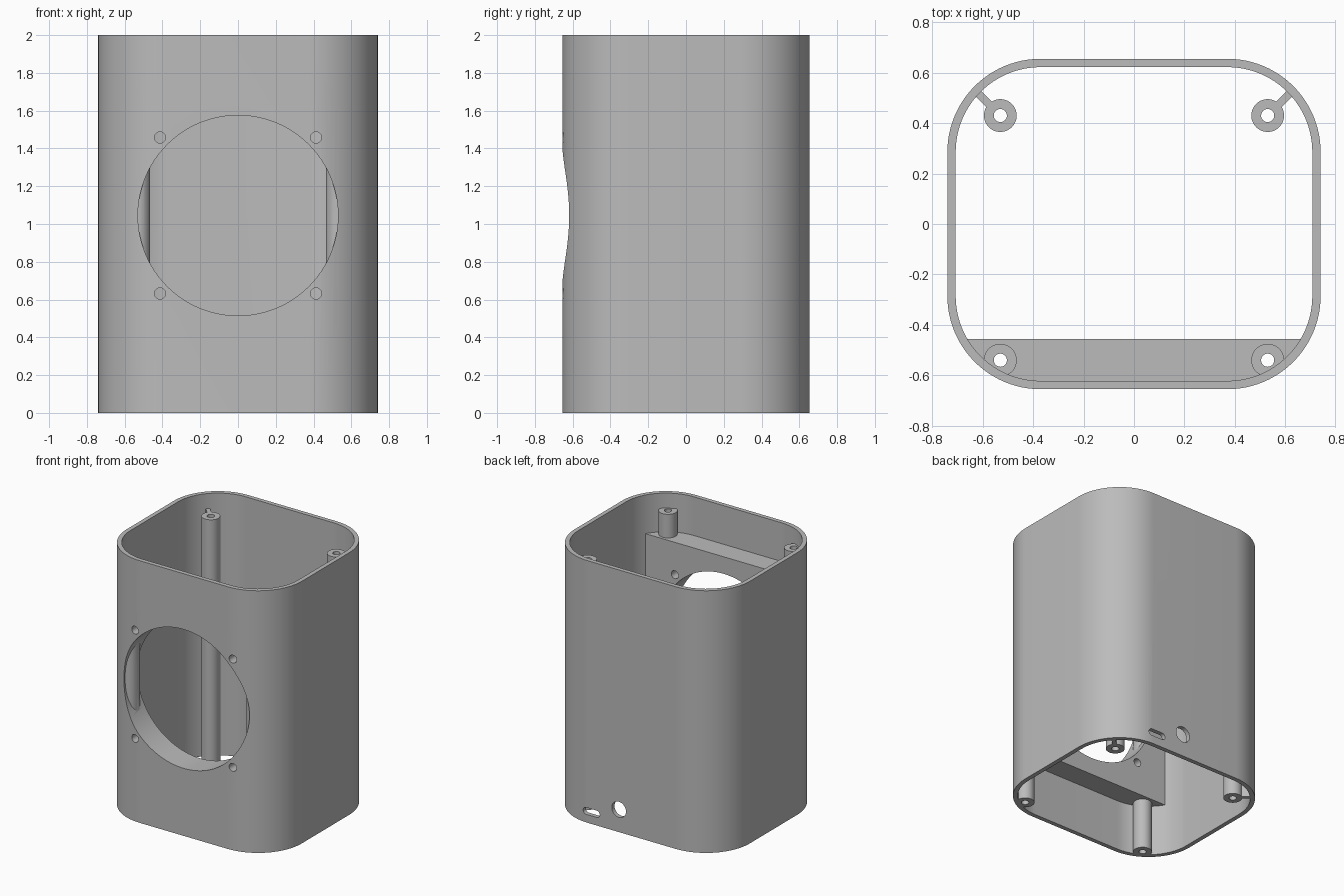
import bpy
import bmesh
from math import sin, cos, asin, pi, radians, sqrt
from mathutils import Matrix

if "Cube" in bpy.data.objects:
    bpy.data.objects.remove(bpy.data.objects["Cube"], do_unlink=True)

# Main sizes
HX, HY, HEIGHT = 0.74, 0.655, 2.0
RADIUS, WALL = 0.37, 0.033
CX, CY = HX - RADIUS, HY - RADIUS
BLOCK_BACK = -0.455
HOLE_Z = 1.045
POST_TOP = 1.885
POST_X, POST_YS = 0.53, (-0.54, 0.43)

grey = bpy.data.materials.new("grey_plastic")
grey.use_nodes = True
GREY = (0.5, 0.5, 0.5, 1)
grey.diffuse_color = GREY
grey.node_tree.nodes["Principled BSDF"].inputs["Base Color"].default_value = GREY


def prism(name, points, z0, z1):
    """Extrude a flat outline from z0 to z1."""
    bm = bmesh.new()
    face = bm.faces.new([bm.verts.new((x, y, z0)) for x, y in points])
    top = bmesh.ops.extrude_face_region(bm, geom=[face])["geom"]
    verts = [v for v in top if isinstance(v, bmesh.types.BMVert)]
    bmesh.ops.translate(bm, verts=verts, vec=(0, 0, z1 - z0))
    bmesh.ops.recalc_face_normals(bm, faces=bm.faces)
    mesh = bpy.data.meshes.new(name)
    bm.to_mesh(mesh)
    bm.free()
    mesh.materials.append(grey)
    obj = bpy.data.objects.new(name, mesh)
    bpy.context.collection.objects.link(obj)
    return obj


def arc(cx, cy, r, a0, a1, n=24):
    return [(cx + r * cos(a0 + (a1 - a0) * i / n),
             cy + r * sin(a0 + (a1 - a0) * i / n)) for i in range(n + 1)]


def rounded(r):
    """Rounded rectangle outline with corner radius r."""
    pts = []
    for k, (sx, sy) in enumerate([(1, 1), (-1, 1), (-1, -1), (1, -1)]):
        pts += arc(sx * CX, sy * CY, r, k * pi / 2, (k + 1) * pi / 2)
    return pts


def circle(x, y, r, n=48):
    return arc(x, y, r, 0, 2 * pi, n)[:-1]


def along_y(obj, y0):
    """Turn a prism so its outline lies in xz and its depth runs from y0."""
    obj.data.transform(Matrix.Translation((0, y0, 0)) @ Matrix.Rotation(radians(90), 4, "X"))
    return obj


def combine(body, tool, operation):
    tool.hide_render = True
    mod = body.modifiers.new(operation.lower(), "BOOLEAN")
    mod.operation, mod.solver, mod.object = operation, "EXACT", tool
    bpy.context.view_layer.objects.active = body
    bpy.ops.object.modifier_apply(modifier=mod.name)
    bpy.data.objects.remove(tool, do_unlink=True)


# Open tube shell
body = prism("speaker_enclosure", rounded(RADIUS), 0, HEIGHT)
combine(body, prism("cavity", rounded(RADIUS - WALL), -0.1, HEIGHT + 0.1), "DIFFERENCE")

# Thick mounting block behind the front wall
r = RADIUS - WALL / 2
start = asin((-BLOCK_BACK - CY) / r)
right = arc(CX, -CY, r, -start, -pi / 2)
left = [(-x, y) for x, y in reversed(right)]
combine(body, prism("speaker_block", right + left, HOLE_Z - 0.66, HOLE_Z + 0.66), "UNION")

# Speaker opening and its four screw holes
front_holes = [(0, HOLE_Z, 0.53, 128)]
front_holes += [(sx * 0.413, HOLE_Z + sz * 0.413, 0.03, 32) for sx in (-1, 1) for sz in (-1, 1)]
for x, z, rad, n in front_holes:
    cutter = along_y(prism("front_cutter", circle(x, z, rad, n), 0, 0.5), -0.3)
    combine(body, cutter, "DIFFERENCE")

# Corner screw posts, the rear pair tied to the wall by ribs
for sx in (-1, 1):
    for y in POST_YS:
        combine(body, prism("post", circle(sx * POST_X, y, 0.065), 0, POST_TOP), "UNION")
    d, w = sqrt(0.5), 0.015
    rib = [(sx * (POST_X + d * (t - s)), POST_YS[1] + d * (t + s))
           for t, s in ((0.045, -w), (0.135, -w), (0.135, w), (0.045, w))]
    combine(body, prism("rib", rib, 0, POST_TOP), "UNION")
    for y in POST_YS:
        combine(body, prism("bore", circle(sx * POST_X, y, 0.026, 32), -0.1, 2.1), "DIFFERENCE")

# Rear ports: round socket and rounded slot
slot = arc(0.385, 0.088, 0.026, -pi / 2, pi / 2, 12) + arc(0.295, 0.088, 0.026, pi / 2, 1.5 * pi, 12)
for outline in (circle(0.108, 0.172, 0.06), slot):
    combine(body, along_y(prism("port_cutter", outline, 0, 0.3), 0.8), "DIFFERENCE")

# Smooth curved walls with crisp rims
bpy.ops.object.select_all(action="DESELECT")
body.select_set(True)
bpy.context.view_layer.objects.active = body
bpy.ops.object.shade_smooth_by_angle(angle=radians(30))
